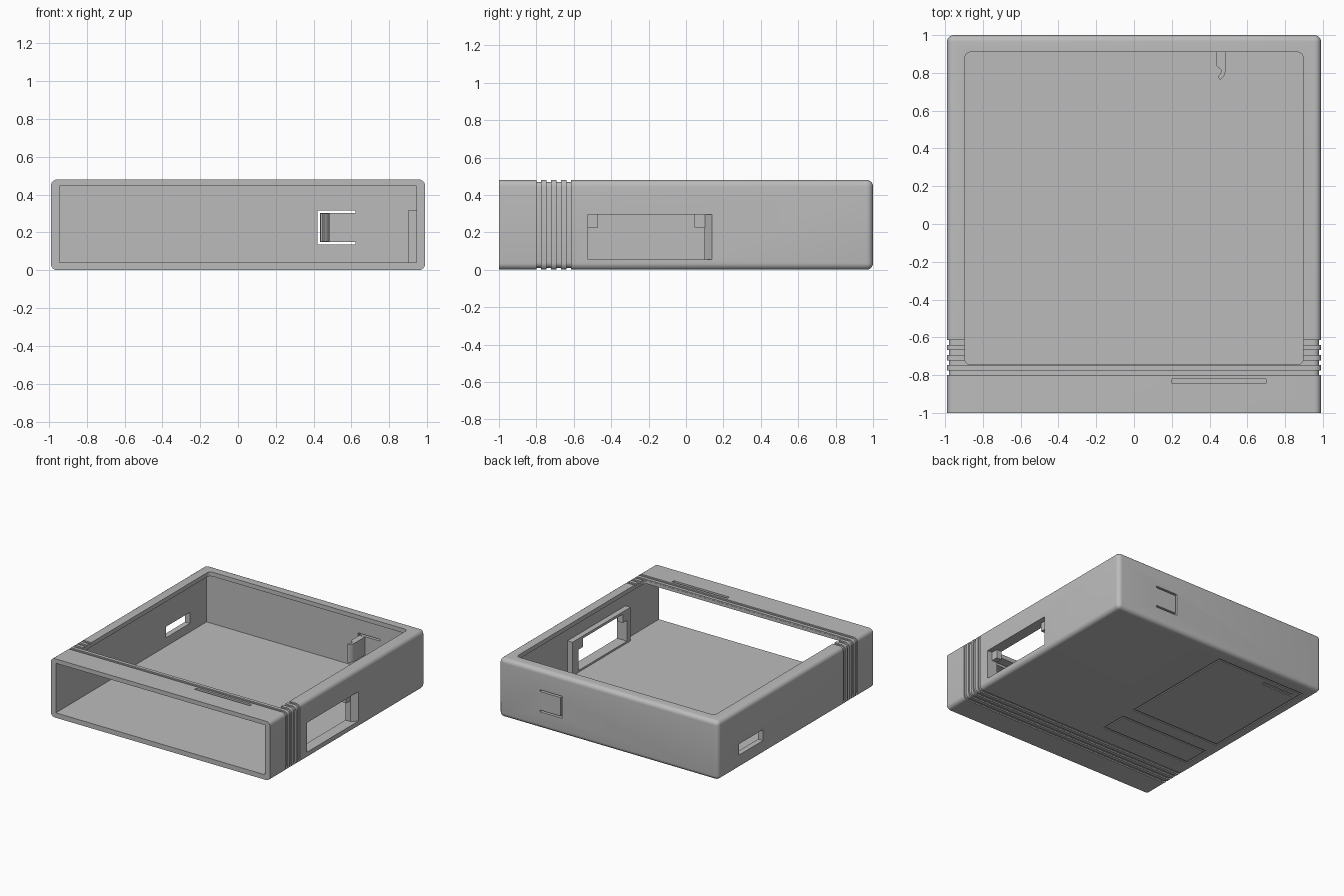
import bpy
import bmesh
import math

if "Cube" in bpy.data.objects:
    bpy.data.objects.remove(bpy.data.objects["Cube"])

grey = bpy.data.materials.new("plain grey")
grey.use_nodes = True
COLOUR = (0.5, 0.5, 0.5, 1)
grey.diffuse_color = COLOUR
grey.node_tree.nodes["Principled BSDF"].inputs["Base Color"].default_value = COLOUR


def finish(name, bm):
    bmesh.ops.recalc_face_normals(bm, faces=bm.faces)
    mesh = bpy.data.meshes.new(name)
    bm.to_mesh(mesh)
    bm.free()
    mesh.materials.append(grey)
    obj = bpy.data.objects.new(name, mesh)
    bpy.context.collection.objects.link(obj)
    return obj


def box(name, x, y, z, radius=0, pick=None, segments=6):
    """Box from three ranges; edges chosen by pick(edge) are rounded."""
    bm = bmesh.new()
    bmesh.ops.create_cube(bm, size=1)
    for v in bm.verts:
        v.co = [r[0] if c < 0 else r[1] for c, r in zip(v.co, (x, y, z))]
    if radius:
        edges = [e for e in bm.edges if pick(e)]
        bmesh.ops.bevel(bm, geom=edges, offset=radius, segments=segments,
                        profile=0.5, affect='EDGES')
    return finish(name, bm)


def prism(name, outline, z):
    """Extrude an xy outline between two heights."""
    bm = bmesh.new()
    face = bm.faces.new([bm.verts.new((px, py, z[0])) for px, py in outline])
    top = bmesh.ops.extrude_face_region(bm, geom=[face])["geom"]
    for v in top:
        if isinstance(v, bmesh.types.BMVert):
            v.co.z = z[1]
    return finish(name, bm)


def along(axis):
    return lambda e: abs((e.verts[0].co - e.verts[1].co)[axis]) > 1e-4


def cut(target, *cutters):
    bpy.context.view_layer.objects.active = target
    for cutter in cutters:
        mod = target.modifiers.new("cut", 'BOOLEAN')
        mod.object = cutter
        mod.operation = 'DIFFERENCE'
        mod.solver = 'EXACT'
        bpy.ops.object.modifier_apply(modifier=mod.name)
        bpy.data.objects.remove(cutter)


# Outer shell: every edge rounded except those around the front mouth
W, H = 0.99, 0.48
shell = box("case_shell", (-W, W), (-1, 1), (0, H), 0.035,
            lambda e: max(v.co.y for v in e.verts) > 0)

# Grip grooves running right around the case
for i in range(4):
    y = -0.80 + i * 0.0535
    groove = box("groove", (-1.1, 1.1), (y, y + 0.025), (-0.1, 0.6))
    core = box("core", (-W + 0.01, W - 0.01), (y - 0.1, y + 0.1),
               (0.01, H - 0.01), 0.03, along(1))
    cut(groove, core)
    cut(shell, groove)

# Cavity open at the front, and the opening in the top
cut(shell,
    box("cavity", (-0.945, 0.945), (-1.1, 0.945), (0.04, 0.445)),
    box("top_opening", (-0.895, 0.895), (-0.745, 0.91), (0.3, 0.6), 0.03, along(2)),
    box("top_slot", (0.2, 0.7), (-0.845, -0.82), (0.43, 0.6)),
    box("side_slot", (-1.1, -0.9), (0.42, 0.73), (0.11, 0.2)))


# Side window with one slanted end, and the raised frame behind it
def window():
    return prism("window", [(0.85, -0.525), (1.035, -0.525), (1.035, 0.18),
                            (0.945, 0.10), (0.85, 0.10)], (0.055, 0.295))


cut(shell, window())
frame = box("window_frame", (0.90, 0.947), (-0.57, 0.18), (0.035, 0.315))
cut(frame, window())
for i, y in enumerate((-0.53, 0.045)):
    box(f"window_corner_block_{i + 1}", (0.90, 0.946), (y, y + 0.06), (0.225, 0.30))

# Three slits that free a spring tongue in the back wall
cut(shell,
    box("slit", (0.42, 0.433), (0.9, 1.1), (0.136, 0.316)),
    box("slit", (0.425, 0.62), (0.9, 1.1), (0.136, 0.150)),
    box("slit", (0.425, 0.62), (0.9, 1.1), (0.302, 0.316)))

# Curled hook on the inside of the tongue
arc = [(t * math.pi / 180) for t in range(0, -61, -10)]
outer = [(0.425 + 0.06 * math.cos(a), 0.815 + 0.06 * math.sin(a)) for a in arc]
inner = [(0.425 + 0.037 * math.cos(a), 0.815 + 0.037 * math.sin(a)) for a in arc]
prism("tongue_hook", [(0.435, 0.95), (0.485, 0.95)] + outer + inner[::-1]
      + [(0.435, 0.84)], (0.152, 0.30))

# Outlined label areas engraved in the underside
LINE, DEPTH = 0.016, 0.008
for y0, y1 in ((-0.12, 0.885), (-0.465, -0.235)):
    ring = box("ring", (-0.91, -0.09), (y0, y1), (-0.1, DEPTH))
    cut(ring, box("inside", (-0.91 + LINE, -0.09 - LINE),
                  (y0 + LINE, y1 - LINE), (-0.2, 0.1)))
    cut(shell, ring)
cut(shell, box("mark", (-0.86, -0.58), (0.80, 0.83), (-0.1, DEPTH)))

# Smooth the rounded edges, keep the rest crisp
for obj in bpy.context.collection.objects:
    if obj.type == 'MESH':
        bpy.ops.object.select_all(action='DESELECT')
        obj.select_set(True)
        bpy.context.view_layer.objects.active = obj
        bpy.ops.object.shade_smooth_by_angle(angle=math.radians(30))
